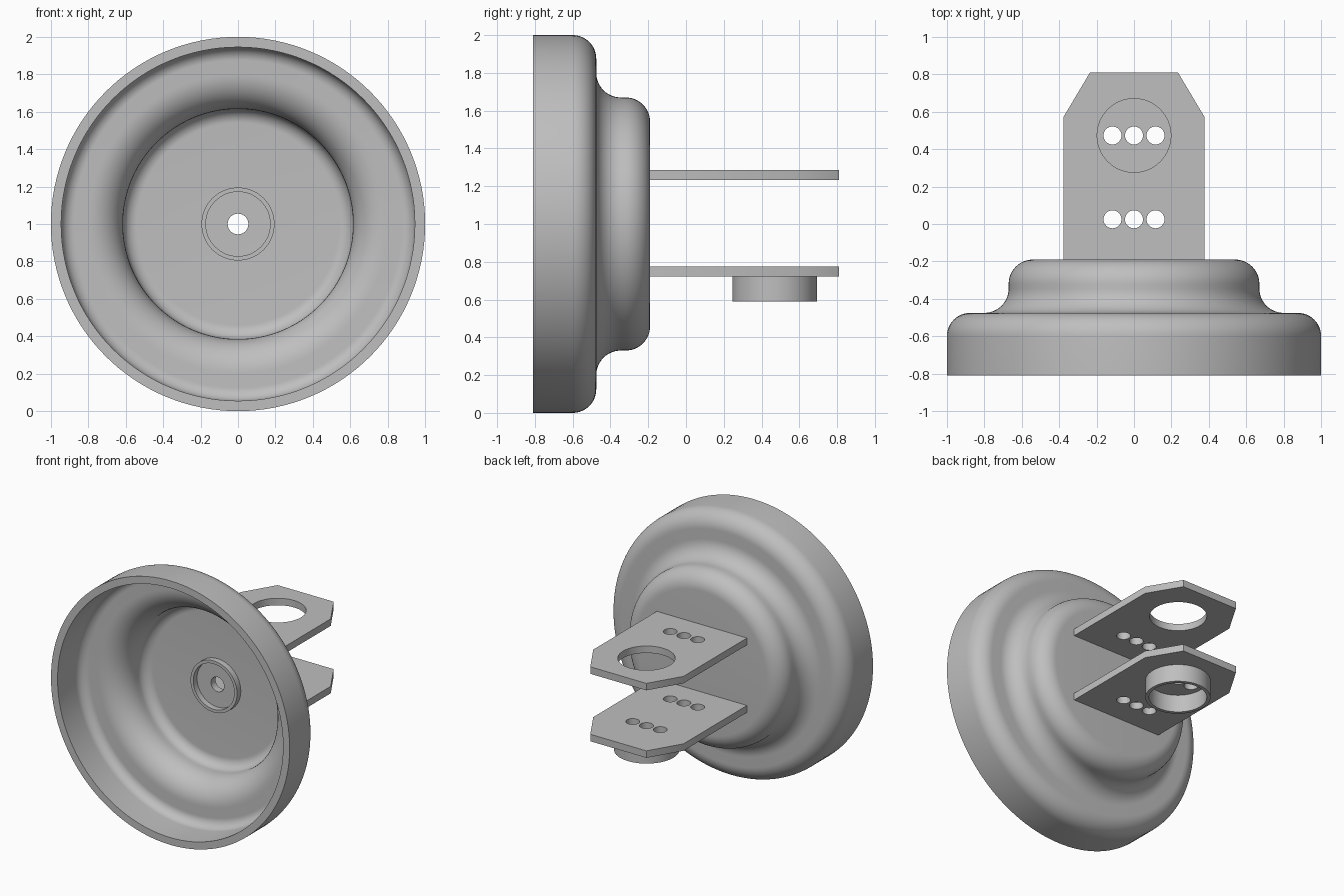
import bpy
import bmesh
from math import sin, cos, pi, radians
from mathutils import Matrix, Vector

cube = bpy.data.objects.get("Cube")
if cube:
    bpy.data.objects.remove(cube, do_unlink=True)

grey = bpy.data.materials.new("plain grey")
grey.use_nodes = True
grey.diffuse_color = (0.52, 0.52, 0.52, 1)
grey.node_tree.nodes["Principled BSDF"].inputs["Base Color"].default_value = grey.diffuse_color


def finish(bm, name):
    """Turn a bmesh into a smooth-shaded object with sharp edges kept."""
    bmesh.ops.remove_doubles(bm, verts=bm.verts, dist=1e-5)
    bmesh.ops.recalc_face_normals(bm, faces=bm.faces)
    mesh = bpy.data.meshes.new(name)
    bm.to_mesh(mesh)
    bm.free()
    mesh.materials.append(grey)
    obj = bpy.data.objects.new(name, mesh)
    bpy.context.collection.objects.link(obj)
    bpy.ops.object.select_all(action="DESELECT")
    obj.select_set(True)
    bpy.context.view_layer.objects.active = obj
    bpy.ops.object.shade_smooth_by_angle(angle=radians(35))
    return obj


def lathe(name, profile, centre, axis, steps=128):
    """Revolve a closed (radius, height) profile around an axis."""
    bm = bmesh.new()
    verts = [bm.verts.new((r, 0, h)) for r, h in profile]
    edges = [bm.edges.new((verts[i - 1], verts[i])) for i in range(len(verts))]
    bmesh.ops.spin(bm, geom=verts + edges, cent=(0, 0, 0), axis=(0, 0, 1),
                   angle=2 * pi, steps=steps, use_merge=True)
    turn = Vector((0, 0, 1)).rotation_difference(Vector(axis)).to_matrix().to_4x4()
    bm.transform(Matrix.Translation(centre) @ turn)
    return finish(bm, name)


def arc(r, h, radius, start, end, steps=12):
    angles = [radians(start + (end - start) * i / steps) for i in range(steps + 1)]
    return [(r + radius * cos(a), h + radius * sin(a)) for a in angles]


def shell_side(offset):
    """Stepped dish section from rim to floor, moved inward by offset."""
    return ([(1 - offset, -0.81)]
            + arc(0.875, -0.60, 0.125 - offset, 0, 90)
            + arc(0.80, -0.345, 0.13 + offset, 270, 180)
            + arc(0.54, -0.32, 0.13 - offset, 0, 90)
            + [(0.055, -0.19 - offset)])


# Stepped dish with a centre hole, opening to the front
lathe("dish", shell_side(0) + shell_side(0.055)[::-1], (0, 0, 1), (0, 1, 0))

# Raised collar around the centre hole
lathe("dish_collar", [(0.172, -0.29), (0.195, -0.29), (0.195, -0.24), (0.172, -0.24)],
      (0, 0, 1), (0, 1, 0), 64)


def circle(x, y, r, n=48):
    return [(x + r * cos(2 * pi * i / n), y + r * sin(2 * pi * i / n)) for i in range(n)]


def hole_row(y):
    return [circle(x, y, 0.048, 32) for x in (-0.115, 0, 0.115)]


def plate(name, bottom, holes):
    """Chamfered plate pierced by the given hole outlines."""
    half = [(0.378, -0.195), (0.378, 0.57), (0.235, 0.81)]
    outline = half + [(-x, y) for x, y in reversed(half)]
    bm = bmesh.new()
    edges = []
    for loop in [outline] + holes:
        verts = [bm.verts.new((x, y, bottom)) for x, y in loop]
        edges += [bm.edges.new((verts[i - 1], verts[i])) for i in range(len(verts))]
    bmesh.ops.triangle_fill(bm, edges=edges, use_beauty=True, normal=(0, 0, 1))
    top = bmesh.ops.extrude_face_region(bm, geom=bm.faces[:], use_keep_orig=True)["geom"]
    bmesh.ops.translate(bm, vec=(0, 0, 0.053),
                        verts=[v for v in top if isinstance(v, bmesh.types.BMVert)])
    return finish(bm, name)


# Pair of rear mounting plates
plate("upper_plate", 1.233, hole_row(0.025) + [circle(0, 0.473, 0.197, 64)])
plate("lower_plate", 0.722, hole_row(0.025) + hole_row(0.473))

# Open ring below the lower plate
lathe("lower_ring", [(0.199, 0.59), (0.224, 0.59), (0.224, 0.723), (0.199, 0.723)],
      (0, 0.47, 0), (0, 0, 1), 64)
